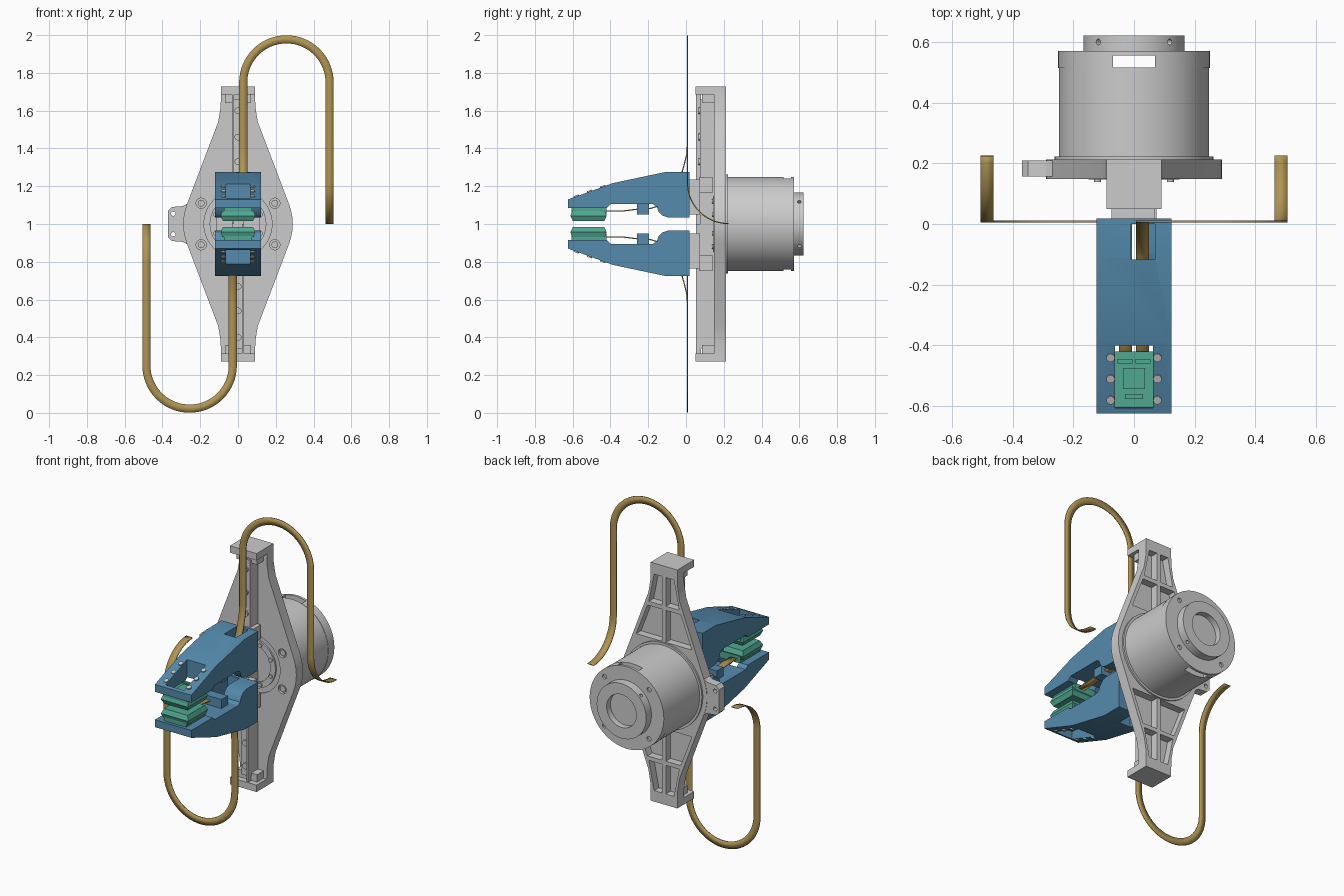
import bpy, bmesh
from math import sin, cos, pi, radians
from mathutils import Matrix, Vector

if "Cube" in bpy.data.objects:
    bpy.data.objects.remove(bpy.data.objects["Cube"])

ROT = Matrix.Translation((0, 0, 2)) @ Matrix.Diagonal((-1, 1, -1, 1))  # half turn about y through z=1


def material(name, rgb):
    m = bpy.data.materials.new(name)
    m.diffuse_color = (*rgb, 1)
    m.use_nodes = True
    m.node_tree.nodes["Principled BSDF"].inputs["Base Color"].default_value = m.diffuse_color
    return m


BLUE = material("blue", (0.09, 0.26, 0.42))
TEAL = material("teal", (0.08, 0.39, 0.28))
GOLD = material("gold", (0.44, 0.30, 0.09))


def add(name, bm, mat=None):
    bmesh.ops.recalc_face_normals(bm, faces=bm.faces)
    me = bpy.data.meshes.new(name)
    bm.to_mesh(me)
    bm.free()
    if mat:
        me.materials.append(mat)
    ob = bpy.data.objects.new(name, me)
    bpy.context.collection.objects.link(ob)
    return ob


def prism(name, pts, axis, a, b, mat=None, end_scale=1):
    """Extrude a 2D outline along an axis from a to b, optionally tapering."""
    place = {'x': lambda u, v, t: (t, u, v), 'y': lambda u, v, t: (u, t, v),
             'z': lambda u, v, t: (u, v, t)}[axis]
    cu = sum(p[0] for p in pts) / len(pts)
    cv = sum(p[1] for p in pts) / len(pts)
    bm = bmesh.new()
    lo = [bm.verts.new(place(u, v, a)) for u, v in pts]
    hi = [bm.verts.new(place(cu + (u - cu) * end_scale, cv + (v - cv) * end_scale, b)) for u, v in pts]
    bm.faces.new(lo)
    bm.faces.new(hi)
    for i in range(len(pts)):
        j = (i + 1) % len(pts)
        bm.faces.new((lo[i], lo[j], hi[j], hi[i]))
    return add(name, bm, mat)


def rect(u0, u1, v0, v1):
    return [(u0, v0), (u1, v0), (u1, v1), (u0, v1)]


def box(name, x, y, z, mat=None):
    return prism(name, rect(*x, *y), 'z', *z, mat)


def disc(name, c, r, axis, a, b, n=64, mat=None):
    return prism(name, [(c[0] + r * cos(2 * pi * i / n), c[1] + r * sin(2 * pi * i / n))
                        for i in range(n)], axis, a, b, mat)


def cut(ob, *cutters):
    """Subtract each cutter and bake the result."""
    for c in cutters:
        m = ob.modifiers.new("cut", 'BOOLEAN')
        m.operation, m.solver, m.object = 'DIFFERENCE', 'EXACT', c
    dg = bpy.context.evaluated_depsgraph_get()
    me = bpy.data.meshes.new_from_object(ob.evaluated_get(dg))
    ob.modifiers.clear()
    ob.data = me
    for c in cutters:
        bpy.data.objects.remove(c)
    return ob


def turned_copy(ob):
    c = ob.copy()
    c.data = ob.data.copy()
    c.data.transform(ROT)
    c.name = ob.name.replace("upper", "lower")
    bpy.context.collection.objects.link(c)


# --- base plate: round hub with two tapering arms, pocketed at the back
q = [(.09, .70), (.092, .62), (.105, .54)] + [(.29 * cos(radians(a)), .29 * sin(radians(a))) for a in (21, 14, 7, 0)]
right = q + [(x, -z) for x, z in reversed(q[:-1])]
outline = [(x, 1 + z) for x, z in right + [(-x, z) for x, z in reversed(right)]]
plate = prism("base_plate", outline, 'y', .148, .212)


def arm_width(d):
    return .105 + max(.54 - d, 0) * .387 - max(d - .54, 0) * .12


cutters = [disc("c", (0, 1), .18, 'y', .1, .156)]
for sx in (-1, 1):
    for sz in (-1, 1):
        for a, b in ((.265, .46), (.485, .66)):
            pts = [(.012, a), (arm_width(a) - .024, a), (arm_width(b) - .024, b), (.012, b)]
            cutters.append(prism("c", [(sx * u, 1 + sz * v) for u, v in pts], 'y', .166, .3))
        cutters.append(disc("c", (sx * .195, 1 + sz * .11), .027, 'y', .1, .165, 24))
cut(plate, *cutters)
for i in range(4):
    disc("plate_screw", ((-1) ** i * .195, 1 + (.11 if i < 2 else -.11)), .018, 'y', .152, .17, 20)
cut(disc("hub_ring", (0, 1), .15, 'y', .146, .16), disc("c", (0, 1), .115, 'y', .1, .2))
for i in range(8):
    a = pi * (i + .5) / 4
    disc("hub_screw", (.13 * cos(a), 1 + .13 * sin(a)), .012, 'y', .138, .15, 16)

# side tab with two holes
tab = prism("side_tab", [(-.25, .88), (-.29, .905), (-.35, .91), (-.37, .93), (-.37, 1.07),
                         (-.35, 1.09), (-.29, 1.095), (-.25, 1.12)], 'y', .156, .21)
cut(tab, *[disc("c", (-.343, z), .012, 'y', .1, .3, 20) for z in (.945, 1.055)])

# --- motor housing
disc("motor_body", (0, 1), .248, 'y', .205, .516, 96)
disc("motor_collar", (0, 1), .262, 'y', .2, .222, 96)
cap = disc("motor_cap", (0, 1), .25, 'y', .514, .571, 96)
cut(cap, box("c", (-.07, .07), (.5, .556), (.5, 1.5)),
    *[disc("c", (.212 * cos(pi / 4 + i * pi / 2), 1 + .212 * sin(pi / 4 + i * pi / 2)), .014, 'y', .56, .6, 20)
      for i in range(4)])
flange = disc("rear_flange", (0, 1), .167, 'y', .56, .622, 80)
radial = []
for i in range(4):
    h = disc("c", (0, .6), .01, 'z', .145, .2, 16)
    h.data.transform(Matrix.Translation((0, 0, 1)) @ Matrix.Rotation(pi / 4 + i * pi / 2, 4, 'Y'))
    radial.append(h)
cut(flange, disc("c", (0, 1), .1, 'y', .585, .7), *radial)

# --- upper half of the mechanism; the lower half is a half-turn copy
parts = []
parts.append(box("upper_end_cap", (-.09, .09), (.05, .212), (1.685, 1.727)))
parts.append(box("upper_end_block", (-.07, .07), (.085, .16), (1.64, 1.69)))
parts.append(box("upper_rail", (-.03, .03), (.075, .15), (1.0, 1.66)))
parts.append(box("upper_rail_strip", (-.032, -.02), (.053, .08), (1.0, 1.685)))
for z in (1.33, 1.46, 1.6):
    parts.append(disc("upper_rail_screw", (0, z), .018, 'y', .066, .078, 20))
parts.append(box("upper_carriage", (-.075, .07), (.014, .075), (1.05, 1.235)))
parts.append(box("upper_carriage_foot", (-.055, .055), (.07, .14), (1.165, 1.25)))

# jaw from a side profile (y, z), with sensor window and ribbon slot
profile = [(-.625, 1.085), (-.625, 1.13), (-.385, 1.217), (-.11, 1.275), (.018, 1.275), (.018, 1.035),
           (-.095, 1.035), (-.125, 1.045), (-.145, 1.065), (-.155, 1.092), (-.175, 1.105), (-.4, 1.105), (-.42, 1.085)]
jaw = prism("upper_jaw", profile, 'x', -.123, .123, BLUE)
cut(jaw, box("c", (-.063, .063), (-.607, -.4), (1, 1.4)),
    box("c", (-.01, .07), (-.117, .0), (.9, 1.4)),
    box("c", (-.01, .07), (-.2, -.1), (.9, 1.115)))
parts.append(jaw)
parts.append(box("upper_jaw_clamp", (-.07, .07), (-.26, -.197), (1.05, 1.11), BLUE))
for x in (-.077, .077):
    for y in (-.58, -.51, -.44):
        top = 1.13 + (y + .625) * .3625
        screw = disc("upper_jaw_screw", (0, 0), .014, 'z', -.02, .006, 16)
        screw.data.transform(Matrix.Translation((x, y, top)) @ Matrix.Rotation(.348, 4, 'X'))
        parts.append(screw)

# sensor: mounting body, tapered pad, and raised details seen through the window
parts.append(box("upper_sensor_body", (-.075, .075), (-.605, -.42), (1.048, 1.09), TEAL))
parts.append(prism("upper_sensor_pad", rect(-.092, .092, -.612, -.42), 'z', 1.043, 1.015, TEAL, .86))
parts.append(prism("upper_sensor_skirt", rect(-.092, .092, -.612, -.42), 'z', 1.043, 1.07, TEAL, .9))
parts.append(box("upper_sensor_chip", (-.036, .036), (-.545, -.475), (1.085, 1.1), TEAL))
parts.append(box("upper_sensor_bar", (-.03, .03), (-.577, -.56), (1.085, 1.098), TEAL))
for x in (-.055, .005):
    parts.append(box("upper_sensor_tab", (x, x + .05), (-.46, -.445), (1.085, 1.098), TEAL))

# ribbon cable: centre line with the direction of its width
X = Vector((1, 0, 0))
x0, x1, w = .0275, .485, .0215
r = (x1 - x0) / 2
cx, cz = (x0 + x1) / 2, 1.999 - r - w
path = [(Vector((x0, y, z)), X) for y, z in
        ((-.44, 1.068), (-.34, 1.068), (-.26, 1.078), (-.19, 1.082), (-.13, 1.1), (-.085, 1.14),
         (-.05, 1.2), (-.025, 1.26), (-.008, 1.32), (.004, 1.37), (.008, 1.42))]
for i in range(33):
    a = pi - pi * i / 32
    path.append((Vector((cx + r * cos(a), .008, cz + r * sin(a))), Vector((-cos(a), 0, -sin(a)))))
for i in range(17):
    a = pi / 2 * i / 16
    path.append((Vector((x1, .008 + .217 * (1 - cos(a)), 1.217 - .215 * sin(a))), -X))
bm = bmesh.new()
rows = [(bm.verts.new(p - d * w), bm.verts.new(p + d * w)) for p, d in path]
for (a, b), (c, d) in zip(rows, rows[1:]):
    bm.faces.new((a, b, d, c))
ribbon = add("upper_ribbon_cable", bm, GOLD)
solid = ribbon.modifiers.new("thickness", 'SOLIDIFY')
solid.thickness, solid.offset = .006, 0
parts.append(ribbon)

for p in parts:
    turned_copy(p)

# smooth round surfaces, keep edges crisp
bpy.ops.object.select_all(action='SELECT')
bpy.context.view_layer.objects.active = plate
bpy.ops.object.shade_smooth_by_angle(angle=radians(25))
